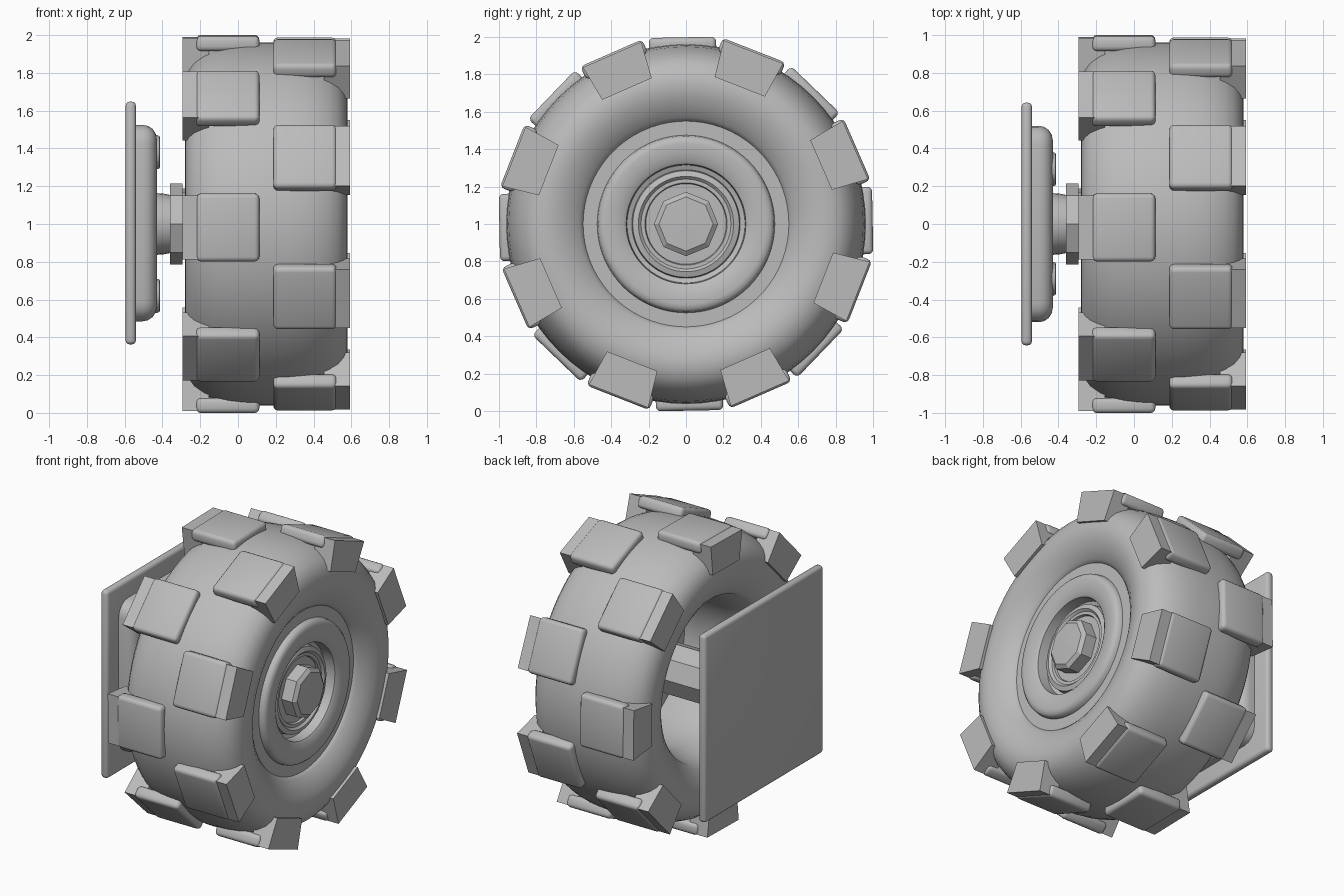
import bpy, bmesh, math
from mathutils import Matrix, Vector

if "Cube" in bpy.data.objects:
    bpy.data.objects.remove(bpy.data.objects["Cube"])

grey = bpy.data.materials.new("rubber_grey")
grey.diffuse_color = (0.5, 0.5, 0.5, 1)
grey.use_nodes = True
grey.node_tree.nodes["Principled BSDF"].inputs["Base Color"].default_value = grey.diffuse_color
AXLE = Vector((0, 0, 1))   # wheel centre, spinning about x
MID = 0.15                 # middle of the tyre width


def finish(name, bm, smooth=35):
    bmesh.ops.recalc_face_normals(bm, faces=bm.faces)
    me = bpy.data.meshes.new(name)
    bm.to_mesh(me)
    bm.free()
    me.materials.append(grey)
    ob = bpy.data.objects.new(name, me)
    bpy.context.collection.objects.link(ob)
    if smooth:
        bpy.ops.object.select_all(action='DESELECT')
        ob.select_set(True)
        bpy.context.view_layer.objects.active = ob
        bpy.ops.object.shade_smooth_by_angle(angle=math.radians(smooth))
    return ob


def lathe(name, profile, segs=72, closed=False, smooth=35):
    """Spin (x, radius) points around the axle."""
    bm = bmesh.new()
    rings = []
    for x, r in profile:
        if r == 0:
            rings.append([bm.verts.new((x, 0, 1))] * segs)
            continue
        rings.append([bm.verts.new((x, r * math.cos(a), 1 + r * math.sin(a)))
                      for a in (math.tau * i / segs for i in range(segs))])
    pairs = list(zip(rings, rings[1:]))
    if closed:
        pairs.append((rings[-1], rings[0]))
    for p, q in pairs:
        for i in range(segs):
            j = (i + 1) % segs
            corners = list(dict.fromkeys((p[i], p[j], q[j], q[i])))
            bm.faces.new(corners)
    return finish(name, bm, smooth)


def box(size, centre):
    bm = bmesh.new()
    bmesh.ops.create_cube(bm, size=1)
    bmesh.ops.scale(bm, vec=size, verts=bm.verts)
    bmesh.ops.translate(bm, vec=centre, verts=bm.verts)
    return bm


def bevel(bm, width, segs=3, keep=lambda e: True):
    bmesh.ops.bevel(bm, geom=[e for e in bm.edges if keep(e)], offset=width,
                    segments=segs, profile=0.5, affect='EDGES')


# tyre: rounded shoulders, bulged sidewalls, open barrel on the inner side
half = [(0, .962), (.12, .957), (.2, .948), (.27, .93), (.33, .905), (.38, .87),
        (.41, .83), (.428, .78), (.43, .73), (.42, .68), (.395, .62), (.36, .57), (.34, .55)]
tyre = [(MID + x, r) for x, r in half] + [(.3, .51), (0, .5)]
tyre += [(MID - x, r) for x, r in reversed(half[1:])]
lathe("tyre", tyre, closed=True)

# wheel rim: flat lip, raised ring, inner groove and hub seat
lathe("rim", [(.38, .553), (.49, .553), (.49, .475), (.515, .47), (.53, .455),
              (.535, .43), (.53, .38), (.52, .335), (.51, .32), (.44, .315),
              (.43, .29), (.47, .285), (.48, .255), (.465, .24), (.465, .22),
              (.45, .215), (.45, 0)])
lathe("rim_back", [(.38, .553), (.38, 0)])

# octagonal hub cap with chamfered face
lathe("hub_cap", [(.44, .172), (.53, .172), (.55, .145), (.555, 0)], segs=8, smooth=0)

# two staggered rows of tread: rounded pad on top, tapered lug on the shoulder
for side, row in ((-1, "inner"), (1, "outer")):
    for k in range(8):
        ang = math.radians(1.1 + 45 * k + (22.5 if side > 0 else 0))
        place = Matrix.Translation(AXLE) @ Matrix.Rotation(ang, 4, 'X')

        pad = box((.335, .36, .08), (MID + side * .2045, 0, .958))
        bevel(pad, .025)
        bmesh.ops.transform(pad, matrix=place, verts=pad.verts)
        finish(f"{row}_tread_pad_{k + 1}", pad, 40)

        lug = box((.14, .34, .2), (MID + side * .374, 0, .888))
        for v in lug.verts:
            if v.co.z < .85:
                v.co.y *= .85
        bmesh.ops.transform(lug, matrix=place, verts=lug.verts)
        finish(f"{row}_shoulder_lug_{k + 1}", lug, 0)

# axle shaft, flared collar and nut
lathe("axle_shaft", [(-.32, .17), (.4, .17)], segs=8, smooth=0)
lathe("axle_collar", [(-.45, .165), (-.39, .16), (-.34, .15)], segs=32)
lathe("axle_nut", [(-.36, 0), (-.36, .215), (-.295, .215), (-.295, 0)], segs=8, smooth=0)

# square mounting plate
plate = box((.055, 1.285, 1.285), (-.568, 0, 1.005))
bevel(plate, .022)
finish("mounting_plate", plate, 40)

# cushioned mounting block: rounded corners and a soft front edge
block = box((.16, 1.04, 1.04), (-.51, 0, 1.005))
bevel(block, .1, 4, lambda e: abs(e.verts[0].co.x - e.verts[1].co.x) > .1)
bevel(block, .075, 4, lambda e: all(v.co.x > -.44 for v in e.verts))
finish("mounting_block", block, 40)

# four mounting bolts
for sy in (-1, 1):
    for sz in (-1, 1):
        bm = bmesh.new()
        bmesh.ops.create_cone(bm, cap_ends=True, segments=16, radius1=.09, radius2=.09,
                              depth=.06, matrix=Matrix.Translation((-.442, sy * .29, 1 + sz * .38))
                              @ Matrix.Rotation(math.pi / 2, 4, 'Y'))
        bevel(bm, .015, 2, lambda e: all(v.co.x > -.43 for v in e.verts))
        finish(f"mounting_bolt_{'front' if sy < 0 else 'back'}_{'top' if sz > 0 else 'bottom'}", bm)
